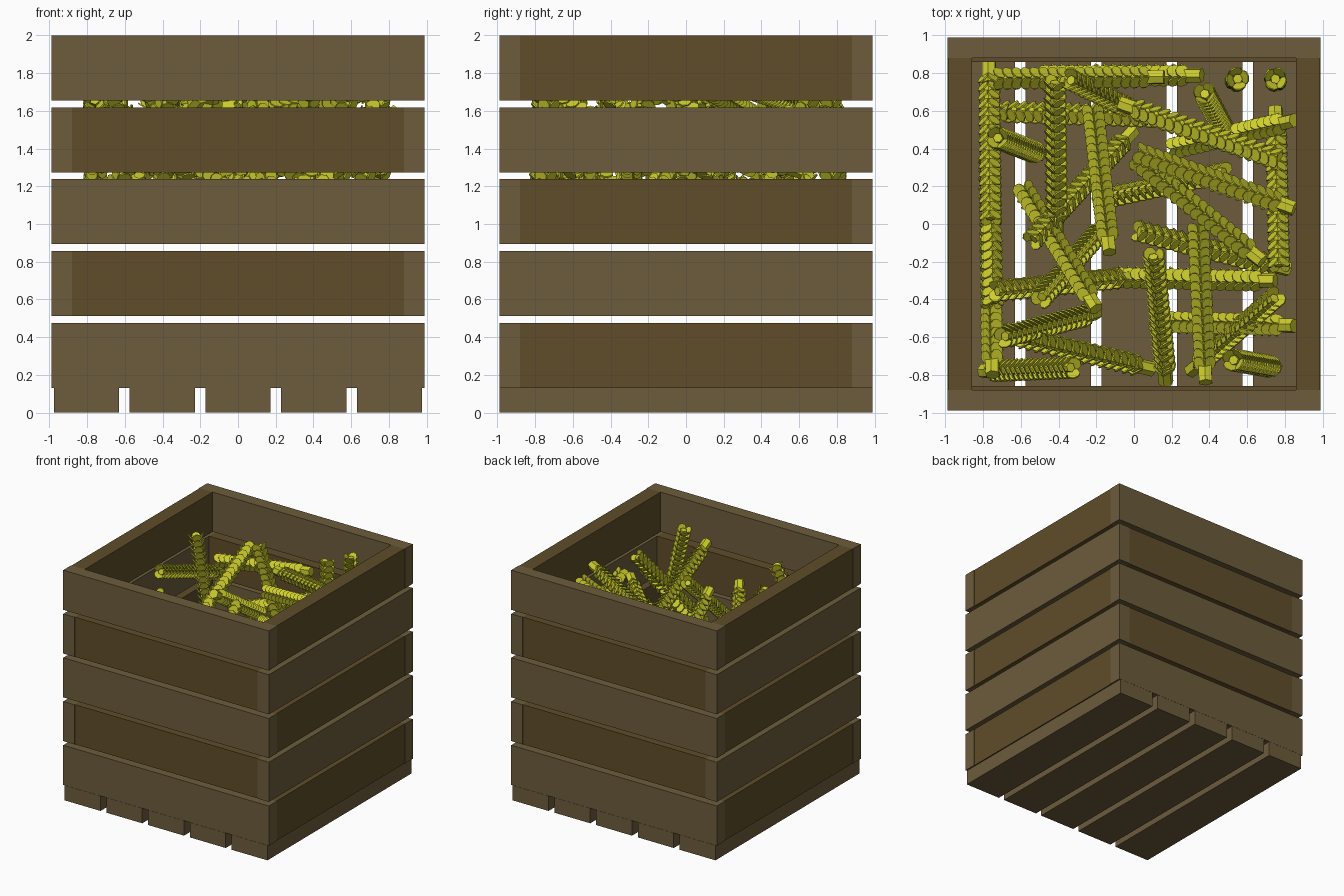
import bpy, bmesh, math, random
from mathutils import Matrix, Vector

if "Cube" in bpy.data.objects:
    bpy.data.objects.remove(bpy.data.objects["Cube"])

random.seed(4)


def material(name, rgb):
    m = bpy.data.materials.new(name)
    m.diffuse_color = (*rgb, 1)
    m.use_nodes = True
    m.node_tree.nodes["Principled BSDF"].inputs["Base Color"].default_value = m.diffuse_color
    return m


LIGHT = material("light_wood", (0.15, 0.107, 0.045))
DARK = material("dark_wood", (0.115, 0.075, 0.023))
YELLOW = material("yellow_grain", (0.61, 0.61, 0.026))


def finish(name, bm, mat):
    me = bpy.data.meshes.new(name)
    bm.to_mesh(me)
    bm.free()
    me.materials.append(mat)
    ob = bpy.data.objects.new(name, me)
    bpy.context.collection.objects.link(ob)
    return ob


def box(name, lo, hi, mat):
    lo, hi = Vector(lo), Vector(hi)
    bm = bmesh.new()
    bmesh.ops.create_cube(bm, size=1, matrix=Matrix.Translation((lo + hi) / 2)
                          @ Matrix.Diagonal((*(hi - lo), 1)))
    return finish(name, bm, mat)


# Floor slats running front to back
for i in range(-2, 3):
    x = i * 0.402
    box(f"floor_slat_{i + 3}", (x - 0.173, -0.99, 0), (x + 0.173, 0.99, 0.13), LIGHT)

# Wall layers: long boards alternate between front/back and left/right
for k in range(5):
    z0 = 0.131 + k * 0.381
    z1 = z0 + 0.345
    for s in (-1, 1):
        a, b = sorted((s * 0.88, s * 0.99))
        c, d = sorted((s * 0.86, s * 0.986))
        if k % 2 == 0:
            box(f"long_board_{k}", (-0.99, a, z0), (0.99, b, z1), LIGHT)
            box(f"short_board_{k}", (c, -0.88, z0), (d, 0.88, z1), DARK)
        else:
            box(f"long_board_{k}", (a, -0.99, z0), (b, 0.99, z1), LIGHT)
            box(f"short_board_{k}", (-0.88, c, z0), (0.88, d, z1), DARK)

# One grain ear along +z: hexagonal stem, core and four rows of flared scales
LENGTH = 0.92


def ear_bmesh():
    bm = bmesh.new()
    for r, z0, z1 in ((0.04, 0, 0.12), (0.026, 0.12, LENGTH - 0.03)):
        bmesh.ops.create_cone(bm, cap_ends=True, segments=6, radius1=r, radius2=r,
                              depth=z1 - z0, matrix=Matrix.Translation((0, 0, (z0 + z1) / 2)))
    n = 17
    for i in range(n):
        z = 0.10 + (LENGTH - 0.14) * i / (n - 1)
        for q in range(4):
            m = (Matrix.Rotation(math.radians(45 + 90 * q), 4, 'Z')
                 @ Matrix.Translation((0.04, 0, z))
                 @ Matrix.Rotation(math.radians(90 + 32), 4, 'Y'))
            bmesh.ops.create_cone(bm, cap_ends=True, segments=8, radius1=0.036,
                                  radius2=0.036, depth=0.008, matrix=m)
    return bm


# Plan positions (stem x, y, tip x, y), ordered from low to high in the pile
EARS = [
    (-.75, -.8, -.76, -.05), (-.78, .6, .1, .57), (.85, .55, .2, .4), (-.2, .13, .5, .28),
    (.75, -.3, -.1, -.28), (0, .5, -.55, -.1), (-.15, 0, -.5, -.4), (.82, -.24, .0, -.03),
    (.85, -.54, .1, -.52), (0, -.28, -.75, -.36), (.3, -.78, .76, -.38), (-.77, .45, -.75, -.45),
    (.36, .79, -.5, .79), (.1, -.77, -.7, -.58), (-.8, -.78, -.32, -.76), (.75, -.76, .52, -.72),
    (-.5, .37, -.73, .46), (.54, .76, .55, .77), (.75, .76, .75, .77), (.52, .42, .37, .7),
    (.1, .55, -.35, .77), (.75, .62, .77, -.25), (.68, -.2, 0, .35), (-.2, -.47, -.7, -.6),
    (-.2, -.45, -.6, .2), (.17, -.84, .1, -.15), (.16, .78, -.75, .77), (-.77, .86, -.76, 0),
    (-.13, -.15, -.22, .62), (-.41, -.05, -.42, .78), (.38, -.84, .34, 0), (-.08, .64, .8, .33),
    (.85, .08, 0, .38),
]
ear_mesh = None
for i, (x1, y1, x2, y2) in enumerate(EARS):
    d = math.hypot(x2 - x1, y2 - y1)
    dz = math.sqrt(max(LENGTH ** 2 - d * d, 0.01))
    low, high = 0.96 + dz / 2, 1.74 - dz / 2
    zm = low + max(high - low, 0) * i / (len(EARS) - 1)
    side = 1 if d < 0.65 or i % 2 else -1
    stem = Vector((x1, y1, zm - side * dz / 2))
    tip = Vector((x2, y2, zm + side * dz / 2))
    if ear_mesh is None:
        ob = finish("grain_ear", ear_bmesh(), YELLOW)
        ear_mesh = ob.data
    else:
        ob = bpy.data.objects.new(f"grain_ear_{i}", ear_mesh)
        bpy.context.collection.objects.link(ob)
    turn = (tip - stem).to_track_quat('Z', 'Y').to_matrix().to_4x4()
    ob.matrix_world = (Matrix.Translation(stem) @ turn
                       @ Matrix.Rotation(random.uniform(-0.4, 0.4), 4, 'Z'))
